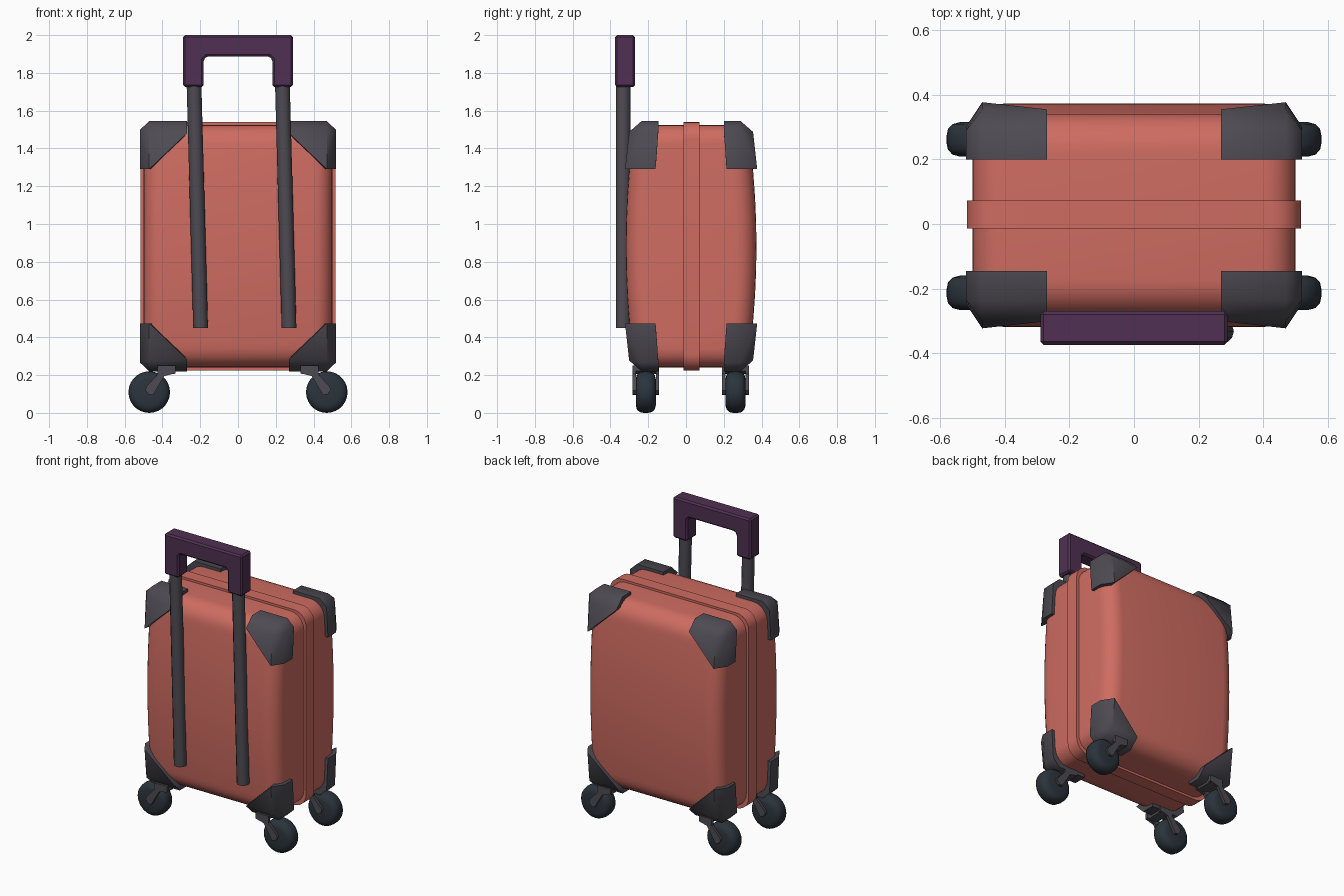
import bpy, bmesh, math
from mathutils import Vector, Matrix

if "Cube" in bpy.data.objects:
    bpy.data.objects.remove(bpy.data.objects["Cube"])

CY, CZ = 0.027, 0.8825        # centre of the shell


def material(name, rgb):
    m = bpy.data.materials.new(name)
    m.diffuse_color = (*rgb, 1)
    m.use_nodes = True
    m.node_tree.nodes["Principled BSDF"].inputs["Base Color"].default_value = m.diffuse_color
    return m


CORAL = material("coral", (0.62, 0.15, 0.12))
CHARCOAL = material("charcoal", (0.075, 0.07, 0.085))
PLUM = material("plum", (0.08, 0.03, 0.085))
RUBBER = material("rubber", (0.024, 0.034, 0.045))


def finish(name, bm, mat, bevel=0, segments=2, angle=40):
    bmesh.ops.recalc_face_normals(bm, faces=bm.faces)
    me = bpy.data.meshes.new(name)
    bm.to_mesh(me)
    bm.free()
    me.materials.append(mat)
    ob = bpy.data.objects.new(name, me)
    bpy.context.collection.objects.link(ob)
    bpy.ops.object.select_all(action='DESELECT')
    bpy.context.view_layer.objects.active = ob
    ob.select_set(True)
    if bevel:
        mod = ob.modifiers.new("bevel", 'BEVEL')
        mod.width, mod.segments = bevel, segments
        mod.limit_method, mod.angle_limit = 'ANGLE', math.radians(40)
        bpy.ops.object.modifier_apply(modifier="bevel")
    bpy.ops.object.shade_smooth_by_angle(angle=math.radians(angle))
    return ob


def prism(points, offset, bm=None):
    """Extrude a closed loop of 3D points by an offset vector."""
    bm = bm or bmesh.new()
    a = [bm.verts.new(p) for p in points]
    b = [bm.verts.new(Vector(p) + Vector(offset)) for p in points]
    bm.faces.new(a)
    bm.faces.new(b[::-1])
    for i in range(len(a)):
        j = (i + 1) % len(a)
        bm.faces.new((a[i], b[i], b[j], a[j]))
    return bm


# shell: bulged side profile, extruded across and rounded
N, HZ = 10, 0.642
half = [(0.300 + 0.046 * (1 - u * u), HZ * u)
        for u in (-1 + 2 * i / N for i in range(N + 1))]
profile = half + [(-d, z) for d, z in reversed(half)]
finish("shell", prism([(-0.5, CY + d, CZ + z) for d, z in profile], (1, 0, 0)),
       CORAL, bevel=0.1, segments=6)

# seam band around the middle
band = []
for sx, sz, a0 in ((1, 1, 0), (-1, 1, 90), (-1, -1, 180), (1, -1, 270)):
    for k in range(7):
        a = math.radians(a0 + 15 * k)
        band.append((sx * 0.427 + 0.09 * math.cos(a), -0.014,
                     CZ + sz * 0.567 + 0.09 * math.sin(a)))
finish("seam_band", prism(band, (0, 0.086, 0)), CORAL)

# corner guards: chamfered hulls mirrored to all eight corners
GUARD = [(.47, .350, .408), (.27, .328, .598), (.47, .328, .605),   # broad face
         (.52, .188, .408), (.52, .275, .408), (.52, .173, .615), (.52, .262, .615),
         (.47, .173, .6625), (.27, .173, .6625), (.27, .262, .6625), (.47, .262, .6625),
         (.44, .188, .408), (.27, .173, .598)]                      # buried side
for sx in (-1, 1):
    for sy in (-1, 1):
        for sz in (-1, 1):
            bm = bmesh.new()
            vs = [bm.verts.new((sx * x, CY + sy * y, CZ + sz * z)) for x, y, z in GUARD]
            r = bmesh.ops.convex_hull(bm, input=vs)
            junk = {v for v in r["geom_interior"] if isinstance(v, bmesh.types.BMVert)}
            bmesh.ops.delete(bm, geom=list(junk), context='VERTS')
            finish("corner_guard", bm, CHARCOAL, angle=48)

# wheels and forks
TYRE = [(0, -.053), (.07, -.053), (.092, -.047), (.106, -.032), (.11, -.012),
        (.11, .012), (.106, .032), (.092, .047), (.07, .053), (0, .053)]
FORK = [(.425, .25), (.33, .25), (.33, .21), (.39, .195), (.45, .095),
        (.472, .097), (.49, .118), (.487, .137), (.425, .205)]
for sx in (-1, 1):
    for y in (-0.213, 0.262):
        bm = bmesh.new()
        vs = [bm.verts.new((r, h, 0)) for r, h in TYRE]
        edges = [bm.edges.new(p) for p in zip(vs, vs[1:])]
        bmesh.ops.spin(bm, geom=vs + edges, cent=(0, 0, 0), axis=(0, 1, 0),
                       angle=math.tau, steps=28, use_merge=True)
        bmesh.ops.remove_doubles(bm, verts=bm.verts, dist=1e-4)
        bmesh.ops.translate(bm, verts=bm.verts, vec=(sx * 0.47, y, 0.11))
        finish("wheel", bm, RUBBER)

        bm = bmesh.new()
        for y0 in (y - 0.071, y + 0.053):
            prism([(sx * x, y0, z) for x, z in FORK], (0, 0.018, 0), bm)
        prism([(sx * x, y - 0.06, z) for x, z in
               ((.335, .205), (.335, .25), (.42, .25), (.42, .222), (.39, .205))],
              (0, 0.12, 0), bm)
        finish("wheel_fork", bm, CHARCOAL)

# telescopic rods, both leaning the same way
for x in (-0.234, 0.234):
    top, bottom = Vector((x, -0.332, 1.78)), Vector((x + 0.036, -0.332, 0.45))
    shear = (top.x - bottom.x) / (top.z - bottom.z)
    ring = [(bottom.x + 0.039 * math.cos(math.tau * i / 12),
             bottom.y + 0.039 * math.sin(math.tau * i / 12), bottom.z) for i in range(12)]
    finish("handle_rod", prism(ring, top - bottom), CHARCOAL)

# grip: U-shaped block with softened edges
GRIP = [(-.29, 1.725), (-.29, 2.0), (.29, 2.0), (.29, 1.725), (.182, 1.725),
        (.182, 1.872), (.167, 1.887), (-.167, 1.887), (-.182, 1.872), (-.182, 1.725)]
finish("grip", prism([(x, -0.375, z) for x, z in GRIP], (0, 0.105, 0)), PLUM,
       bevel=0.016, segments=1, angle=30)
